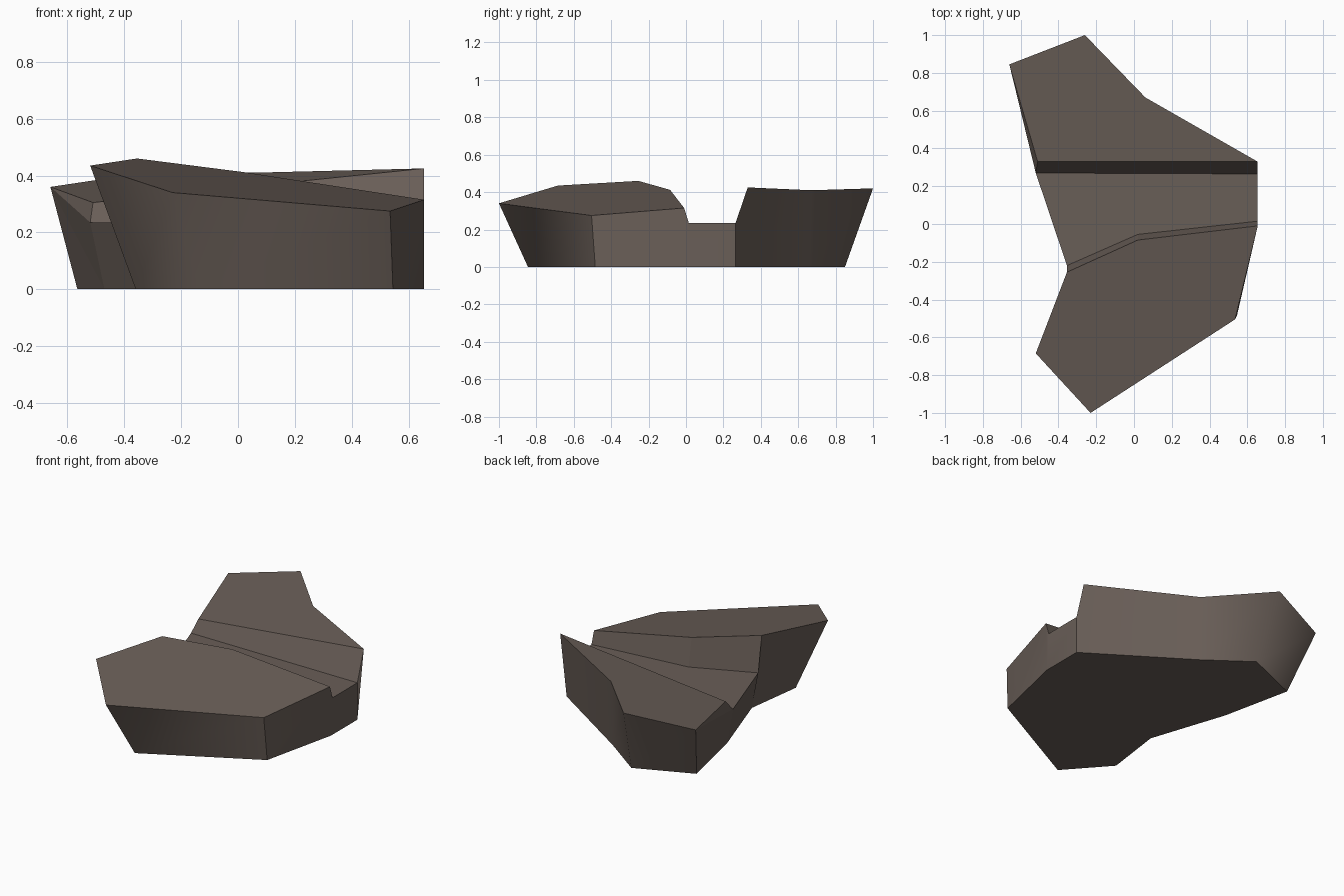
import bpy
import bmesh

cube = bpy.data.objects.get("Cube")
if cube:
    bpy.data.objects.remove(cube, do_unlink=True)


def make_material(name, colour):
    material = bpy.data.materials.new(name)
    material.use_nodes = True
    material.diffuse_color = colour
    material.node_tree.nodes["Principled BSDF"].inputs["Base Color"].default_value = colour
    return material


CHANNEL = 0.235

# Sloping top of the front shelf
front_top = {
    "front_tip": (-0.23, -1.0, 0.34), "front_left": (-0.52, -0.685, 0.435),
    "lip_left": (-0.355, -0.255, 0.46), "lip_mid": (0.02, -0.085, 0.412),
    "lip_right": (0.655, -0.01, 0.315), "front_right": (0.535, -0.505, 0.275),
}
# Sloping top of the back shelf
back_top = {
    "ledge_left": (-0.51, 0.33, 0.305), "back_left": (-0.66, 0.845, 0.36),
    "back_tip": (-0.26, 1.0, 0.42), "back_mid": (0.06, 0.67, 0.41),
    "ledge_right": (0.655, 0.33, 0.425),
}
# Flat channel between the shelves
floor = {
    "floor_left": (-0.355, -0.22), "floor_mid": (0.02, -0.055),
    "floor_right": (0.655, 0.015), "channel_right": (0.655, 0.265),
    "channel_left": (-0.52, 0.27),
}
# Narrower footprint on the ground
base = {
    "front_tip": (-0.135, -0.845), "front_left": (-0.36, -0.59),
    "lip_left": (-0.31, -0.22), "channel_left": (-0.47, 0.26),
    "back_left": (-0.565, 0.70), "back_tip": (-0.21, 0.85),
    "back_mid": (0.055, 0.657), "channel_right": (0.655, 0.265),
    "lip_right": (0.655, 0.0), "front_right": (0.545, -0.485),
}

bm = bmesh.new()
points = {}
for name, place in {**front_top, **back_top}.items():
    points[name] = bm.verts.new(place)
for name, (x, y) in floor.items():
    points[name] = bm.verts.new((x, y, CHANNEL))
for name, (x, y) in base.items():
    points["base_" + name] = bm.verts.new((x, y, 0))


def face(*names):
    bm.faces.new([points[n] for n in names])


def wall(a, b):
    face(a, b, "base_" + b, "base_" + a)


# Upward surfaces and underside
for outline in (front_top, back_top, floor):
    face(*outline)
face(*["base_" + n for n in base])

# Channel sides
face("lip_left", "lip_mid", "floor_mid", "floor_left")
face("lip_mid", "lip_right", "floor_right", "floor_mid")
face("channel_left", "channel_right", "ledge_right", "ledge_left")

# Outer walls
for pair in (("lip_right", "front_right"), ("front_right", "front_tip"),
             ("front_tip", "front_left"), ("front_left", "lip_left"),
             ("back_left", "back_tip"), ("back_tip", "back_mid")):
    wall(*pair)
face("channel_right", "ledge_right", "back_mid", "base_back_mid", "base_channel_right")
face("lip_right", "floor_right", "channel_right", "base_channel_right", "base_lip_right")
face("lip_left", "floor_left", "base_lip_left")
face("floor_left", "channel_left", "base_channel_left", "base_lip_left")

# Folded wall below the back left corner
face("back_left", "ledge_left", "channel_left")
face("back_left", "channel_left", "base_channel_left")
face("back_left", "base_channel_left", "base_back_left")

# Soften the rounded wall corners only
bmesh.ops.recalc_face_normals(bm, faces=bm.faces)
for f in bm.faces:
    f.smooth = True
for e in bm.edges:
    e.smooth = False
for name in ("front_tip", "back_tip", "back_mid", "lip_right"):
    bm.edges.get((points[name], points["base_" + name])).smooth = True

mesh = bpy.data.meshes.new("rock_ledge")
bm.to_mesh(mesh)
bm.free()
mesh.materials.append(make_material("brown stone", (0.141, 0.112, 0.096, 1)))
rock = bpy.data.objects.new("rock_ledge", mesh)
bpy.context.collection.objects.link(rock)
